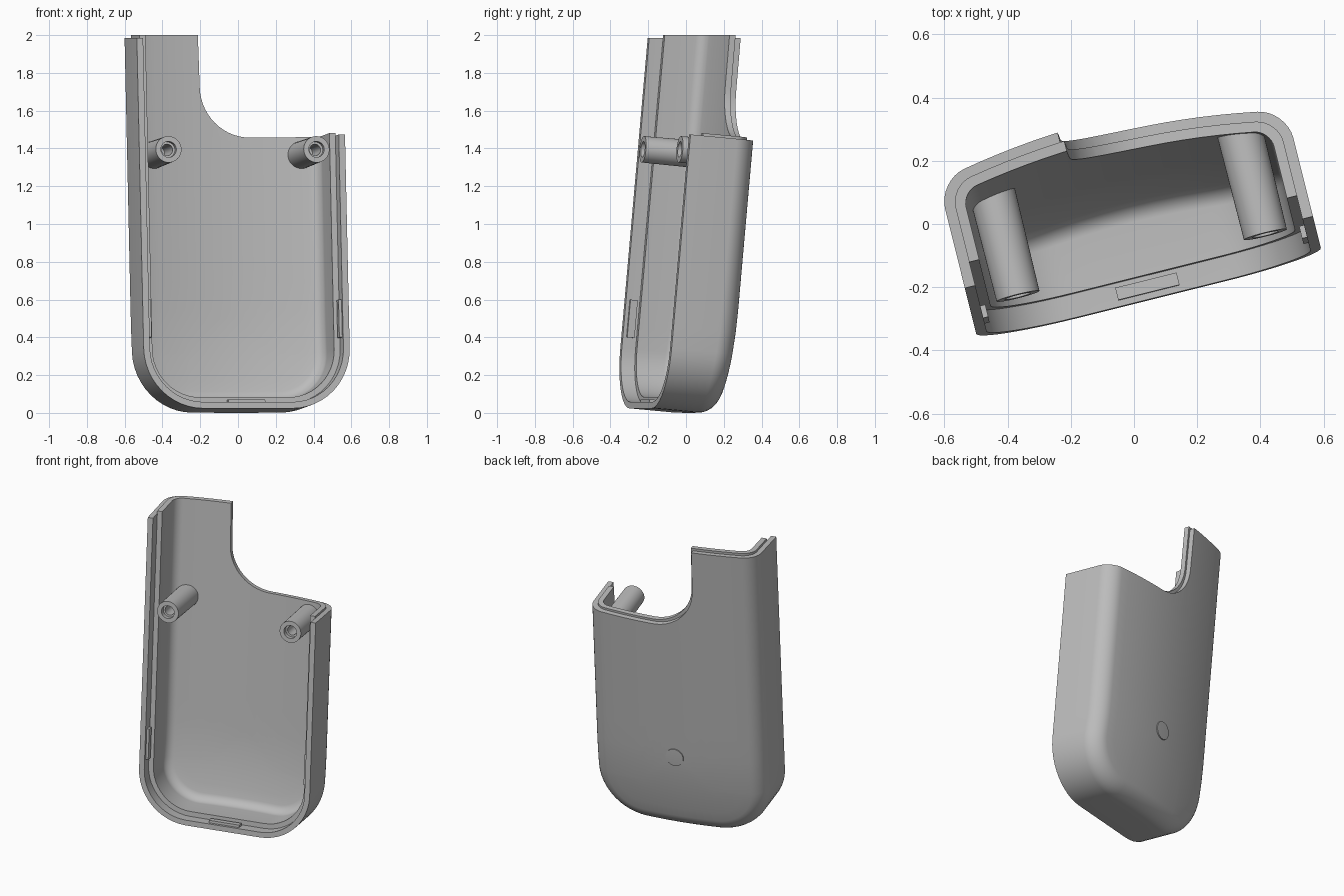
import bpy, bmesh
from math import sin, cos, pi, sqrt, radians
from mathutils import Matrix, Vector

if "Cube" in bpy.data.objects:
    bpy.data.objects.remove(bpy.data.objects["Cube"])

grey = bpy.data.materials.new("plain_grey")
grey.use_nodes = True
grey.diffuse_color = (0.5, 0.5, 0.5, 1)
grey.node_tree.nodes["Principled BSDF"].inputs["Base Color"].default_value = (0.5, 0.5, 0.5, 1)

# The case leans back and is turned a little about the vertical
PLACE = (Matrix.Translation((0.053, -0.24, 0.024))
         @ Matrix.Rotation(radians(14), 4, 'Z') @ Matrix.Rotation(radians(-5.2), 4, 'X'))
HALF, CORNER, EDGE, DEPTH, TALL = 0.562, 0.32, 0.09, 0.41, 2.2


def finish(name, bm, matrix=PLACE, smooth=True):
    bmesh.ops.remove_doubles(bm, verts=bm.verts, dist=0.0005)
    bmesh.ops.recalc_face_normals(bm, faces=bm.faces)
    mesh = bpy.data.meshes.new(name)
    bm.to_mesh(mesh)
    bm.free()
    mesh.transform(matrix)
    mesh.materials.append(grey)
    ob = bpy.data.objects.new(name, mesh)
    bpy.context.collection.objects.link(ob)
    if smooth:
        shade(ob)
    return ob


def shade(ob):
    bpy.ops.object.select_all(action='DESELECT')
    ob.select_set(True)
    bpy.context.view_layer.objects.active = ob
    bpy.ops.object.shade_smooth_by_angle(angle=radians(30))


def cut(ob, cutter):
    mod = ob.modifiers.new("cut", 'BOOLEAN')
    mod.operation, mod.solver, mod.object = 'DIFFERENCE', 'EXACT', cutter
    bpy.context.view_layer.objects.active = ob
    bpy.ops.object.modifier_apply(modifier=mod.name)
    bpy.data.objects.remove(cutter)


def back_height(u, w):
    # Crowned back that falls away towards the bottom
    fall = max(0, 0.55 - w) / 0.55
    return DEPTH - 0.05 * (u / 0.5) ** 2 - 0.06 * fall ** 2


def u_path(t):
    # Open U outline inset by t
    rad, half = max(CORNER - t, 0), max(HALF - t, 0)
    start = t + rad
    side = [(half, start + (TALL - start) * f) for f in (1, 0.5, 0.2, 0.12, 0.06)]
    arc = [(half - rad + rad * cos(a), start - rad * sin(a))
           for a in (pi / 2 * i / 12 for i in range(13))]
    right = side + arc + [((half - rad) * f, t) for f in (0.66, 0.33)]
    return [(-u, w) for u, w in right] + [(0, t)] + right[::-1]


def skin(bm, inset, front):
    # Rings run from the front rim over the rounded edge to the middle of the back
    r = EDGE - inset * 0.6
    steps = [r * (1 - cos(pi / 2 * i / 8)) for i in range(9)]
    steps += [r + (HALF - inset - r) * i / 8 for i in range(1, 9)]
    rings = [[bm.verts.new((u, front, w)) for u, w in u_path(inset)]]
    for t in steps:
        drop = r - sqrt(max(r * r - max(r - t, 0) ** 2, 0))
        rings.append([bm.verts.new((u, back_height(u, w) - inset - drop, w))
                      for u, w in u_path(inset + t)])
    for a, b in zip(rings, rings[1:]):
        for i in range(len(a) - 1):
            bm.faces.new((a[i], a[i + 1], b[i + 1], b[i]))
    return rings


def notch_cutter(lift):
    # Everything above the low shelf, with a large rounded inner corner
    rad, left, shelf = 0.27, -0.14 + lift, 1.47 + lift
    pts = [(left + rad * (1 - cos(a)), shelf + rad * (1 - sin(a)))
           for a in (pi / 2 * i / 14 for i in range(15))]
    pts = [(left - 0.012, 2.6)] + pts + [(1, shelf), (1, 2.6)]
    bm = bmesh.new()
    face = bm.faces.new([bm.verts.new((u, -0.5, w)) for u, w in pts])
    ext = bmesh.ops.extrude_face_region(bm, geom=[face])
    bmesh.ops.translate(bm, vec=(0, 1.5, 0),
                        verts=[v for v in ext["geom"] if isinstance(v, bmesh.types.BMVert)])
    return finish("notch_cutter", bm, smooth=False)


def box(name, centre, size, matrix=PLACE):
    bm = bmesh.new()
    bmesh.ops.create_cube(bm, size=1, matrix=Matrix.Translation(centre) @ Matrix.Diagonal((*size, 1)))
    return finish(name, bm, matrix, smooth=False)


def shell(name, outer, inner, front, top, lift):
    bm = bmesh.new()
    a, b = skin(bm, outer, front), skin(bm, inner, front)
    for i in range(len(a[0]) - 1):
        bm.faces.new((a[0][i], a[0][i + 1], b[0][i + 1], b[0][i]))
    for p, q, r, s in zip(a, a[1:], b[1:], b):
        for k in (0, -1):
            bm.faces.new((p[k], q[k], r[k], s[k]))
    ob = finish(name, bm, smooth=False)
    cut(ob, notch_cutter(lift))
    cut(ob, box("top_cutter", (0, 0, top + 0.5), (3, 3, 1), Matrix.Identity(4)))
    shade(ob)


# Outer wall, and the thicker liner set back from the front rim
shell("outer_shell", 0, 0.034, 0, 1.984, -0.014)
shell("inner_liner", 0.033, 0.066, 0.075, 2.0, 0)


def lathe(name, profile, u, w, segments=40):
    # Turns (radius, depth) points about the depth axis
    bm = bmesh.new()
    verts = [bm.verts.new((r, v, 0)) for r, v in profile]
    edges = [bm.edges.new(p) for p in zip(verts, verts[1:])]
    bmesh.ops.spin(bm, geom=verts + edges, cent=(0, 0, 0), axis=(0, 1, 0),
                   angle=2 * pi, steps=segments)
    return finish(name, bm, PLACE @ Matrix.Translation((u, 0, w)))


# Screw posts with stepped holes
for side, u in (("right", -0.405), ("left", 0.402)):
    end = back_height(u, 1.4) - 0.05
    lathe(side + "_screw_post", [(0, end), (0.073, end), (0.07, -0.012), (0.042, -0.012),
                                 (0.042, 0.02), (0.03, 0.02), (0.03, 0.2), (0, 0.2)], u, 1.376)

# Round plug on the back
lathe("back_plug", [(0, 0.38), (0.058, 0.38), (0.058, DEPTH + 0.006), (0, DEPTH + 0.008)], 0, 0.53)

# Snap ribs inside the front rim
for side, s in (("right", -1), ("left", 1)):
    box(side + "_snap_rib", (s * (HALF - 0.037), 0.04, 0.48), (0.026, 0.04, 0.2))
box("bottom_snap_rib", (0, 0.04, 0.037), (0.2, 0.04, 0.026))
